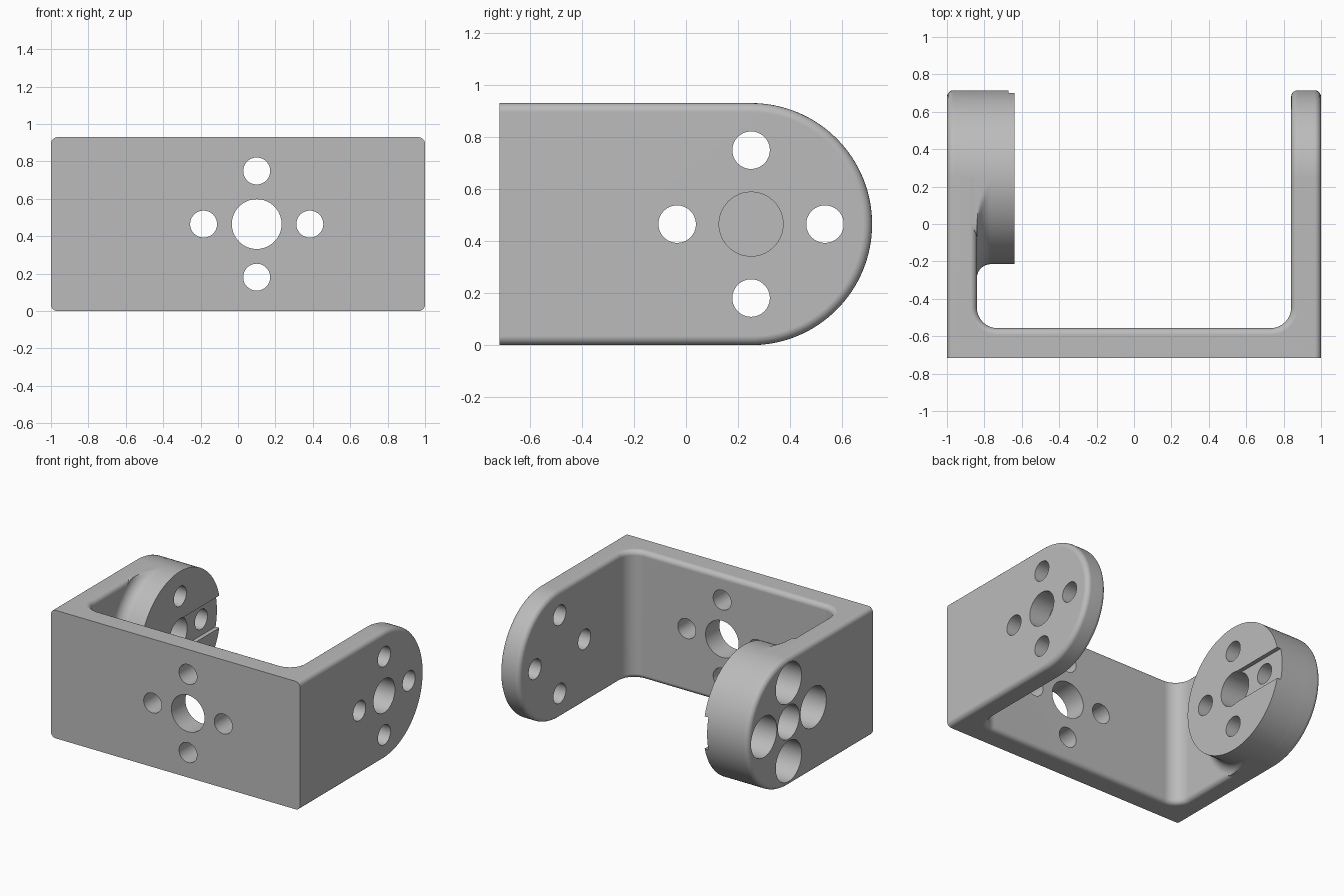
import bpy, bmesh, math
from mathutils import Vector, Matrix

if "Cube" in bpy.data.objects:
    bpy.data.objects.remove(bpy.data.objects["Cube"], do_unlink=True)

H, R, CZ, CY = 0.93, 0.465, 0.465, 0.25   # height, end radius, pivot centre
FRONT, WALL, FILLET = -0.717, 0.16, 0.035
FACE = -0.64                              # inner face of the boss

grey = bpy.data.materials.new("plain_grey")
grey.use_nodes = True
grey.diffuse_color = (0.5, 0.5, 0.5, 1)
grey.node_tree.nodes["Principled BSDF"].inputs["Base Color"].default_value = (0.5, 0.5, 0.5, 1)


def make_object(name, bm):
    bmesh.ops.recalc_face_normals(bm, faces=bm.faces)
    mesh = bpy.data.meshes.new(name)
    bm.to_mesh(mesh)
    bm.free()
    mesh.materials.append(grey)
    obj = bpy.data.objects.new(name, mesh)
    bpy.context.collection.objects.link(obj)
    return obj


def extrude(name, points, direction):
    bm = bmesh.new()
    face = bm.faces.new([bm.verts.new(p) for p in points])
    moved = bmesh.ops.extrude_face_region(bm, geom=[face], use_keep_orig=True)["geom"]
    bmesh.ops.translate(bm, vec=direction, verts=[v for v in moved if isinstance(v, bmesh.types.BMVert)])
    return make_object(name, bm)


def cylinder(name, start, end, radius):
    start, end = Vector(start), Vector(end)
    bm = bmesh.new()
    turn = (end - start).to_track_quat("Z", "Y").to_matrix().to_4x4()
    bmesh.ops.create_cone(bm, cap_ends=True, segments=64, radius1=radius, radius2=radius,
                          depth=(end - start).length,
                          matrix=Matrix.Translation((start + end) / 2) @ turn)
    return make_object(name, bm)


def combine(target, tool, operation):
    mod = target.modifiers.new("combine", "BOOLEAN")
    mod.operation, mod.object, mod.solver = operation, tool, "EXACT"
    bpy.context.view_layer.objects.active = target
    bpy.ops.object.modifier_apply(modifier=mod.name)
    bpy.data.objects.remove(tool, do_unlink=True)


def arc(cx, cy, r, a0, a1, n):
    angles = [math.radians(a0 + (a1 - a0) * i / n) for i in range(n + 1)]
    return [(cx + r * math.cos(a), cy + r * math.sin(a)) for a in angles]


# U-shaped bracket: plan profile trimmed by the round-ended side profile
inner, back, corner = 1 - WALL, FRONT + WALL, 0.11
plan = [(-1, 1), (-1, FRONT), (1, FRONT), (1, 1), (inner, 1)]
plan += arc(inner - corner, back + corner, corner, 0, -90, 10)
plan += arc(corner - inner, back + corner, corner, 270, 180, 10)
plan += [(-inner, 1)]
bracket = extrude("bracket", [(x, y, -0.1) for x, y in plan], (0, 0, 1.2))
side = [(-1, 0)] + arc(CY, CZ, R, -90, 90, 64) + [(-1, H)]
combine(bracket, extrude("side_trim", [(-1.2, y, z) for y, z in side], (2.4, 0, 0)), "INTERSECT")

# Rounded edges everywhere except around the front face
bm = bmesh.new()
bm.from_mesh(bracket.data)
bmesh.ops.remove_doubles(bm, verts=bm.verts, dist=1e-5)
edges = [e for e in bm.edges if e.is_manifold and e.calc_face_angle() > 0.7
         and not all(v.co.y < FRONT + 0.001 for v in e.verts)]
bmesh.ops.bevel(bm, geom=edges, offset=FILLET, segments=5, profile=0.5,
                affect="EDGES", clamp_overlap=False)
bm.to_mesh(bracket.data)
bm.free()

# Round boss on the right arm, flaring into the arm and kept inside its outline
rim, flare, count = R - 0.0005, 0.075, 128
levels = [(-0.93, rim + flare)]
levels += [(x, r) for r, x in arc(rim + flare, flare - inner, flare, 270, 180, 10)]
levels += [(FACE, rim)]
bm = bmesh.new()
rings = []
for x, r in levels:
    ring = []
    for i in range(count):
        a = 2 * math.pi * i / count
        limit = rim if math.cos(a) >= 0 else rim / max(abs(math.sin(a)), 0.01)
        d = min(r, limit)
        ring.append(bm.verts.new((x, CY + d * math.cos(a), CZ + d * math.sin(a))))
    rings.append(ring)
for low, high in zip(rings, rings[1:]):
    for i in range(count):
        j = (i + 1) % count
        bm.faces.new((low[i], low[j], high[j], high[i]))
bm.faces.new(rings[0])
bm.faces.new(rings[-1])
bmesh.ops.remove_doubles(bm, verts=bm.verts, dist=1e-5)
combine(bracket, make_object("boss", bm), "UNION")

# Slot across the boss face, from its centre to the back
half = 0.117
slot = [(-0.67, CY, CZ - half), (-0.5, CY, CZ - half), (-0.5, CY, CZ + half), (-0.67, CY, CZ + half)]
combine(bracket, extrude("slot_cutter", slot, (0, 0.6, 0)), "DIFFERENCE")

# Hole patterns: a centre bore with four holes around it
SPREAD, SMALL = 0.284, 0.072
for k in range(4):
    s, c = SPREAD * round(math.sin(k * math.pi / 2)), SPREAD * round(math.cos(k * math.pi / 2))
    y, z = CY + s, CZ + c
    combine(bracket, cylinder("arm_hole", (-1.2, y, z), (1.2, y, z), SMALL), "DIFFERENCE")
    combine(bracket, cylinder("counterbore", (-1.2, y, z), (-0.78, y, z), 0.148), "DIFFERENCE")
    combine(bracket, cylinder("front_hole", (0.1 + s, -0.9, z), (0.1 + s, -0.4, z), SMALL), "DIFFERENCE")
combine(bracket, cylinder("arm_bore", (-1.2, CY, CZ), (1.2, CY, CZ), 0.123), "DIFFERENCE")
combine(bracket, cylinder("front_bore", (0.1, -0.9, CZ), (0.1, -0.4, CZ), 0.133), "DIFFERENCE")

# Smooth shading with crisp edges
bpy.ops.object.select_all(action="DESELECT")
bracket.select_set(True)
bpy.context.view_layer.objects.active = bracket
bpy.ops.object.shade_smooth_by_angle(angle=math.radians(35))
weighted = bracket.modifiers.new("even_normals", "WEIGHTED_NORMAL")
weighted.keep_sharp = True
